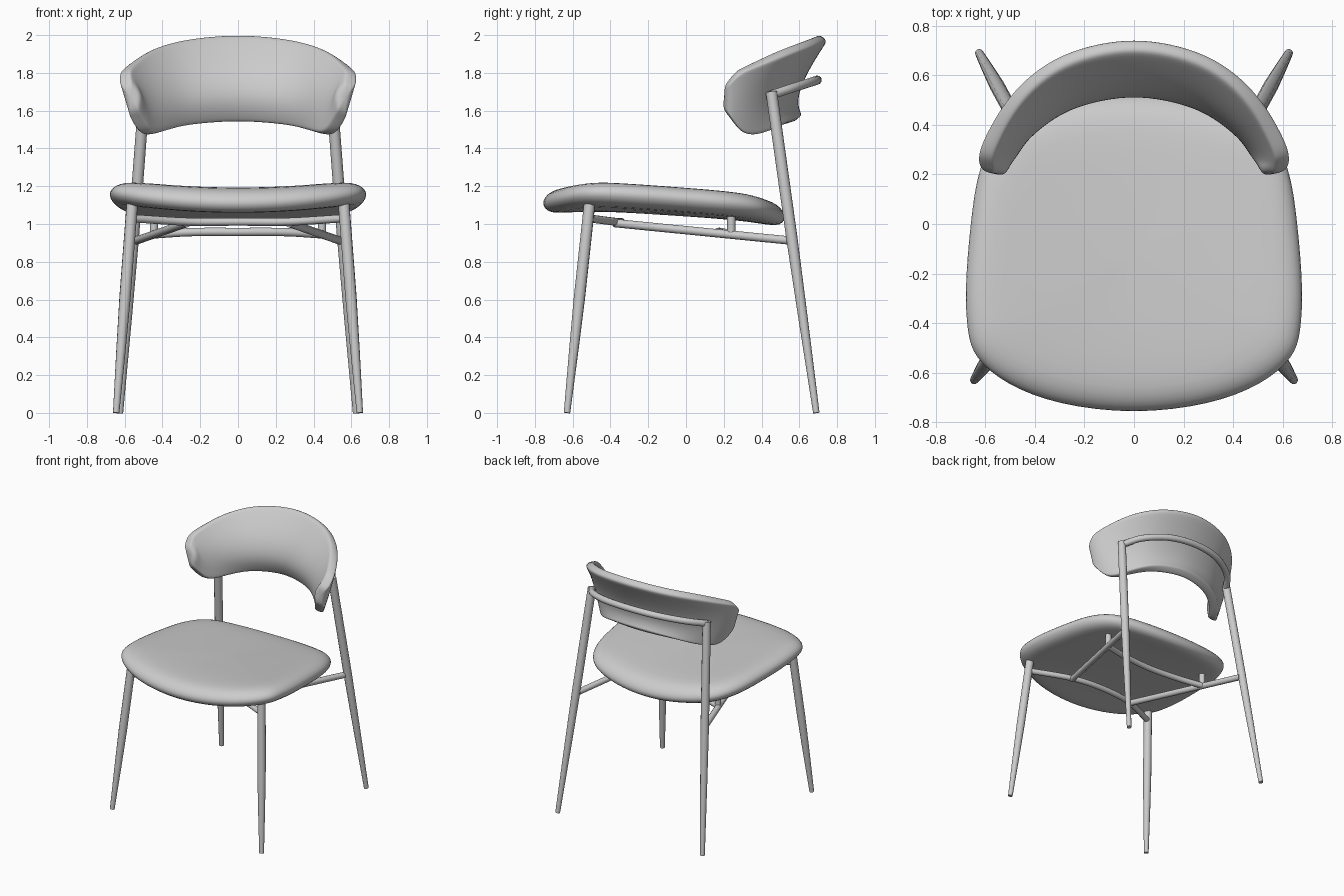
import bpy, bmesh, math
from mathutils import Vector

if "Cube" in bpy.data.objects:
    bpy.data.objects.remove(bpy.data.objects["Cube"])


def spline(pts, n, closed=False):
    """Catmull-Rom samples through the points."""
    p = [Vector(q) for q in pts]
    k = len(p)
    if closed:
        get = lambda i: p[i % k]
    else:
        def get(i):
            if i < 0:
                return 2 * p[0] - p[1]
            if i >= k:
                return 2 * p[-1] - p[-2]
            return p[i]
    out = []
    for i in range(k if closed else k - 1):
        a, b, c, d = (get(i + j) for j in (-1, 0, 1, 2))
        for s in range(n):
            t = s / n
            out.append(0.5 * (2 * b + (c - a) * t + (2 * a - 5 * b + 4 * c - d) * t**2
                              + (3 * b - a - 3 * c + d) * t**3))
    if not closed:
        out.append(p[-1].copy())
    return out


def flip(p):
    return (-p[0],) + tuple(p[1:])


def mirrored(half):
    """Full left-to-right list from a half list that starts at x = 0."""
    return [flip(p) for p in reversed(half[1:])] + list(half)


def loft(name, rings, levels):
    """Closed skin over rings of points, capped at both ends."""
    bm = bmesh.new()
    rows = [[bm.verts.new(p) for p in r] for r in rings]
    n = len(rows[0])
    for a, b in zip(rows, rows[1:]):
        for i in range(n):
            bm.faces.new((a[i], a[(i + 1) % n], b[(i + 1) % n], b[i]))
    bm.faces.new(rows[0])
    bm.faces.new(rows[-1])
    bmesh.ops.recalc_face_normals(bm, faces=bm.faces)
    for f in bm.faces:
        f.smooth = True
    me = bpy.data.meshes.new(name)
    bm.to_mesh(me)
    bm.free()
    ob = bpy.data.objects.new(name, me)
    bpy.context.collection.objects.link(ob)
    m = ob.modifiers.new("smooth", 'SUBSURF')
    m.levels = m.render_levels = levels
    return ob


def tube(name, pts, radii):
    """Round bar along a path, with one radius or a radius per point."""
    cu = bpy.data.curves.new(name, 'CURVE')
    cu.dimensions = '3D'
    cu.bevel_depth = 1.0
    cu.bevel_resolution = 4
    cu.use_fill_caps = True
    sp = cu.splines.new('POLY')
    sp.points.add(len(pts) - 1)
    for i, p in enumerate(pts):
        sp.points[i].co = (*p, 1)
        sp.points[i].radius = radii[i] if isinstance(radii, list) else radii
    ob = bpy.data.objects.new(name, cu)
    bpy.context.collection.objects.link(ob)
    bpy.ops.object.select_all(action='DESELECT')
    ob.select_set(True)
    bpy.context.view_layer.objects.active = ob
    bpy.ops.object.convert(target='MESH')
    bpy.ops.object.shade_smooth_by_angle(angle=math.radians(40))


# Seat: padded saddle made of scaled copies of one outline
half = [(0.0, -0.76), (0.3, -0.725), (0.51, -0.645), (0.635, -0.54), (0.672, -0.43), (0.68, -0.25),
        (0.66, 0.0), (0.625, 0.22), (0.54, 0.38), (0.4, 0.46), (0.2, 0.51), (0.0, 0.525)]
outline = spline([(x, y, 0) for x, y in half] + [(-x, y, 0) for x, y in half[-2:0:-1]], 2, True)
profile = [(0.02, -0.05), (0.4, -0.05), (0.7, -0.055), (0.88, -0.06), (0.96, -0.048), (1.0, -0.015),
           (1.0, 0.015), (0.965, 0.045), (0.9, 0.066), (0.8, 0.075), (0.5, 0.075), (0.02, 0.075)]
rings = []
for s, h in profile:
    ring = []
    for p in outline:
        x, y = p.x * s, -0.12 + (p.y + 0.12) * s
        z = 1.09 - 0.065 * y + 0.1 * x * x - 0.23 * max(0, -y - 0.4)**2 - 0.4 * max(0, y - 0.3)**2
        ring.append((x, y, z + h))
    rings.append(ring)
loft("seat", rings, 1)

# Backrest: curved shell from bottom, middle and top lines of its rear face
bottom = [(0, 0.62, 1.58), (0.25, 0.57, 1.555), (0.39, 0.48, 1.505), (0.475, 0.375, 1.468),
          (0.525, 0.295, 1.485), (0.575, 0.235, 1.57)]
middle = [(0, 0.61, 1.72), (0.27, 0.56, 1.70), (0.44, 0.46, 1.68), (0.54, 0.365, 1.66),
          (0.583, 0.29, 1.645), (0.60, 0.235, 1.66)]
top = [(0, 0.757, 1.975), (0.3, 0.69, 1.95), (0.49, 0.54, 1.90), (0.59, 0.38, 1.84),
       (0.628, 0.285, 1.80), (0.625, 0.235, 1.745)]
lines = [spline(mirrored(c), 2) for c in (bottom, middle, top)]
count = len(lines[0])


def rear(i, v):
    b, m, t = (l[i] for l in lines)
    return b * (1 - v) * (1 - 2 * v) + m * 4 * v * (1 - v) + t * v * (2 * v - 1)


steps = (0, 0.05, 0.28, 0.5, 0.72, 0.95, 1)
sections = []
for i in range(count):
    lo, hi = max(i - 1, 0), min(i + 1, count - 1)
    outer, inner = [], []
    for v in steps:
        p = rear(i, v)
        n = (rear(hi, v) - rear(lo, v)).cross(rear(i, min(v + 0.05, 1)) - rear(i, max(v - 0.05, 0)))
        n.normalize()
        outer.append(p)
        inner.append(p + n * (0.06 + 0.035 * math.sin(math.pi * v)))
    sections.append(outer + inner[::-1])


def end_cap(sec):
    """Smaller section pushed forward, to round the wing tip."""
    c = sum(sec, Vector()) / len(sec)
    return [c + (p - c) * 0.65 + Vector((0, -0.025, 0)) for p in sec]


loft("backrest", [end_cap(sections[0])] + sections + [end_cap(sections[-1])], 2)

# Legs, side rails and seat pegs, one per side
for side, sx in (("left", -1), ("right", 1)):
    P = lambda x, y, z: Vector((sx * x, y, z))

    def leg(name, foot, head):
        tube(f"{name}_{side}", [foot, foot.lerp(head, 0.3), foot.lerp(head, 0.55), head],
             [0.017, 0.025, 0.03, 0.03])

    leg("front_leg", P(0.645, -0.63, 0), P(0.56, -0.51, 1.11))
    leg("rear_leg", P(0.625, 0.69, 0), P(0.495, 0.452, 1.70))
    tube(f"side_rail_{side}", [P(0.27, -0.38, 1.005), P(0.54, 0.555, 0.912)], 0.022)
    tube(f"seat_peg_{side}", [P(0.445, 0.24, 0.94), P(0.445, 0.24, 1.06)], 0.022)

# Bowed bars: behind the backrest, under the seat front and under the seat rear
tube("back_rail", spline(mirrored([(0, 0.695, 1.762), (0.22, 0.665, 1.752), (0.40, 0.57, 1.722),
                                   (0.497, 0.45, 1.683)]), 6), 0.024)
tube("front_bar", spline(mirrored([(0, -0.345, 1.012), (0.27, -0.375, 1.012),
                                   (0.56, -0.515, 1.03)]), 6), 0.021)
tube("rear_bar", spline(mirrored([(0, 0.17, 0.958), (0.25, 0.19, 0.957),
                                  (0.445, 0.24, 0.945)]), 6), 0.022)
